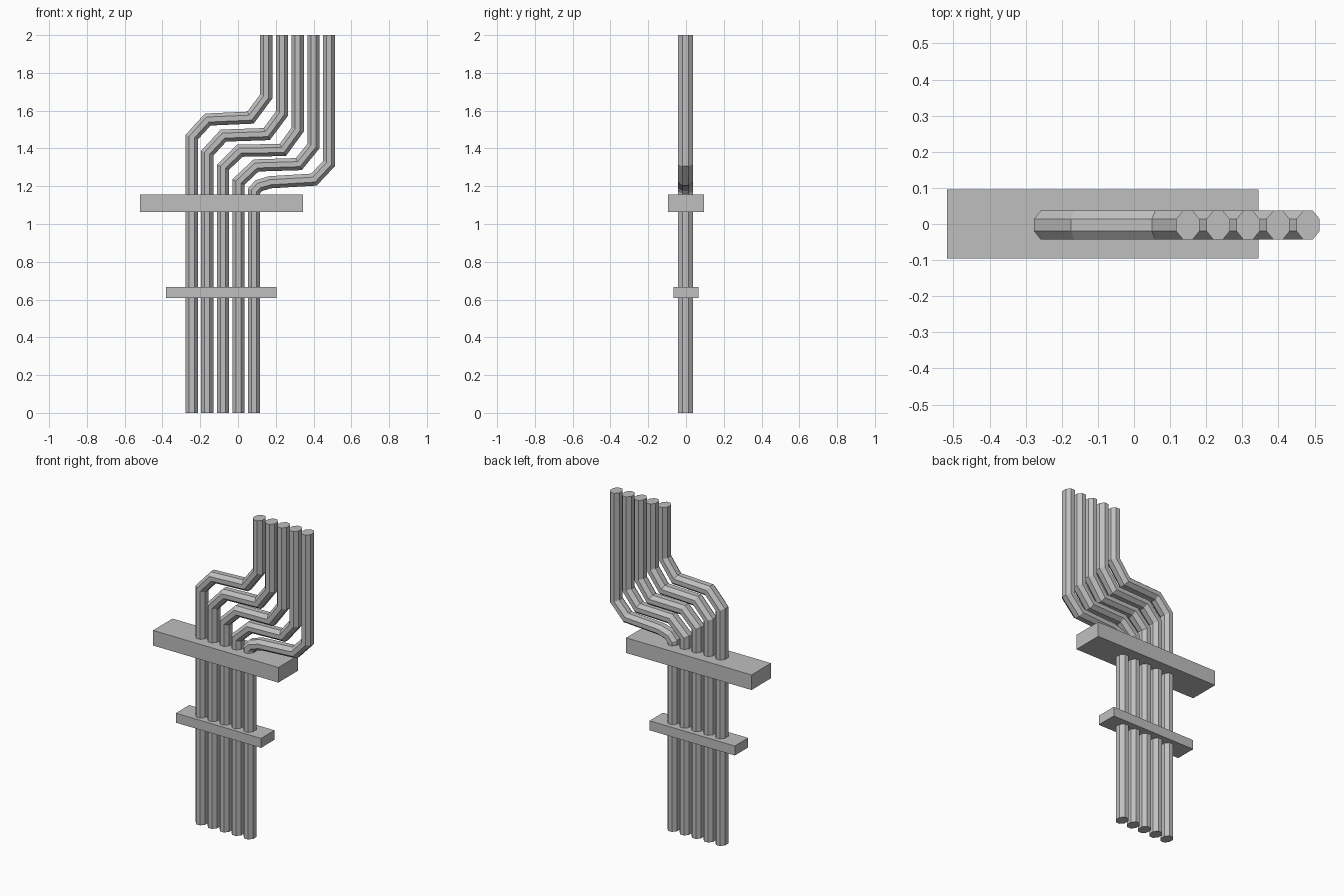
import bpy, bmesh, math
from mathutils import Vector

if "Cube" in bpy.data.objects:
    bpy.data.objects.remove(bpy.data.objects["Cube"])

grey = bpy.data.materials.new("light grey")
grey.diffuse_color = (0.52, 0.52, 0.52, 1)
grey.use_nodes = True
grey.node_tree.nodes["Principled BSDF"].inputs["Base Color"].default_value = grey.diffuse_color

SIDES, RX, RY, Y0 = 8, 0.035, 0.043, -0.003


def finish(name, bm):
    bmesh.ops.recalc_face_normals(bm, faces=bm.faces)
    me = bpy.data.meshes.new(name)
    bm.to_mesh(me)
    bm.free()
    me.materials.append(grey)
    bpy.context.collection.objects.link(bpy.data.objects.new(name, me))


def plate(name, lo, hi):
    bm = bmesh.new()
    bmesh.ops.create_cube(bm, size=1)
    for v in bm.verts:
        v.co = Vector([(a + b) / 2 + c * (b - a) for a, b, c in zip(lo, hi, v.co)])
    finish(name, bm)


def pipe(name, path):
    """Sweep a faceted oval along an x-z path with mitred bends."""
    pts = [Vector(p) for p in path]
    bm = bmesh.new()
    rings = []
    for i, p in enumerate(pts):
        d0 = (p - pts[i - 1]).normalized() if i else Vector((0, 1))
        d1 = (pts[i + 1] - p).normalized() if i < len(pts) - 1 else Vector((0, 1))
        t = (d0 + d1).normalized()
        side = Vector((t.y, -t.x)) / max(t.dot(d0), 0.5)
        ring = []
        for k in range(SIDES):
            a = 2 * math.pi * (k + 0.5) / SIDES
            q = p + side * RX * math.cos(a)
            ring.append(bm.verts.new((q.x, Y0 + RY * math.sin(a), q.y)))
        rings.append(ring)
    for r0, r1 in zip(rings, rings[1:]):
        for k in range(SIDES):
            n = (k + 1) % SIDES
            bm.faces.new((r0[k], r0[n], r1[n], r1[k]))
    bm.faces.new(rings[0])
    bm.faces.new(rings[-1])
    finish(name, bm)


# Five parallel pipes, each with an offset bend: lower bend, shelf start, shelf end, upper bend
bends = [
    [(-0.245, 1.46), (-0.16, 1.553), (0.066, 1.563), (0.149, 1.674)],
    [(-0.163, 1.375), (-0.077, 1.468), (0.152, 1.476), (0.233, 1.585)],
    [(-0.08, 1.30), (0.01, 1.388), (0.237, 1.392), (0.316, 1.50)],
    [(0.002, 1.222), (0.096, 1.31), (0.322, 1.317), (0.399, 1.412)],
    [(0.085, 1.175), (0.11, 1.203), (0.17, 1.221), (0.402, 1.235), (0.482, 1.32)],
]
for i, b in enumerate(bends):
    pipe(f"pipe_{i + 1}", [(b[0][0], 0)] + b + [(b[-1][0], 2)])

# Clamp plates across the pipes
plate("upper_plate", (-0.518, -0.096, 1.063), (0.345, 0.096, 1.157))
plate("lower_plate", (-0.382, -0.066, 0.608), (0.205, 0.066, 0.667))
